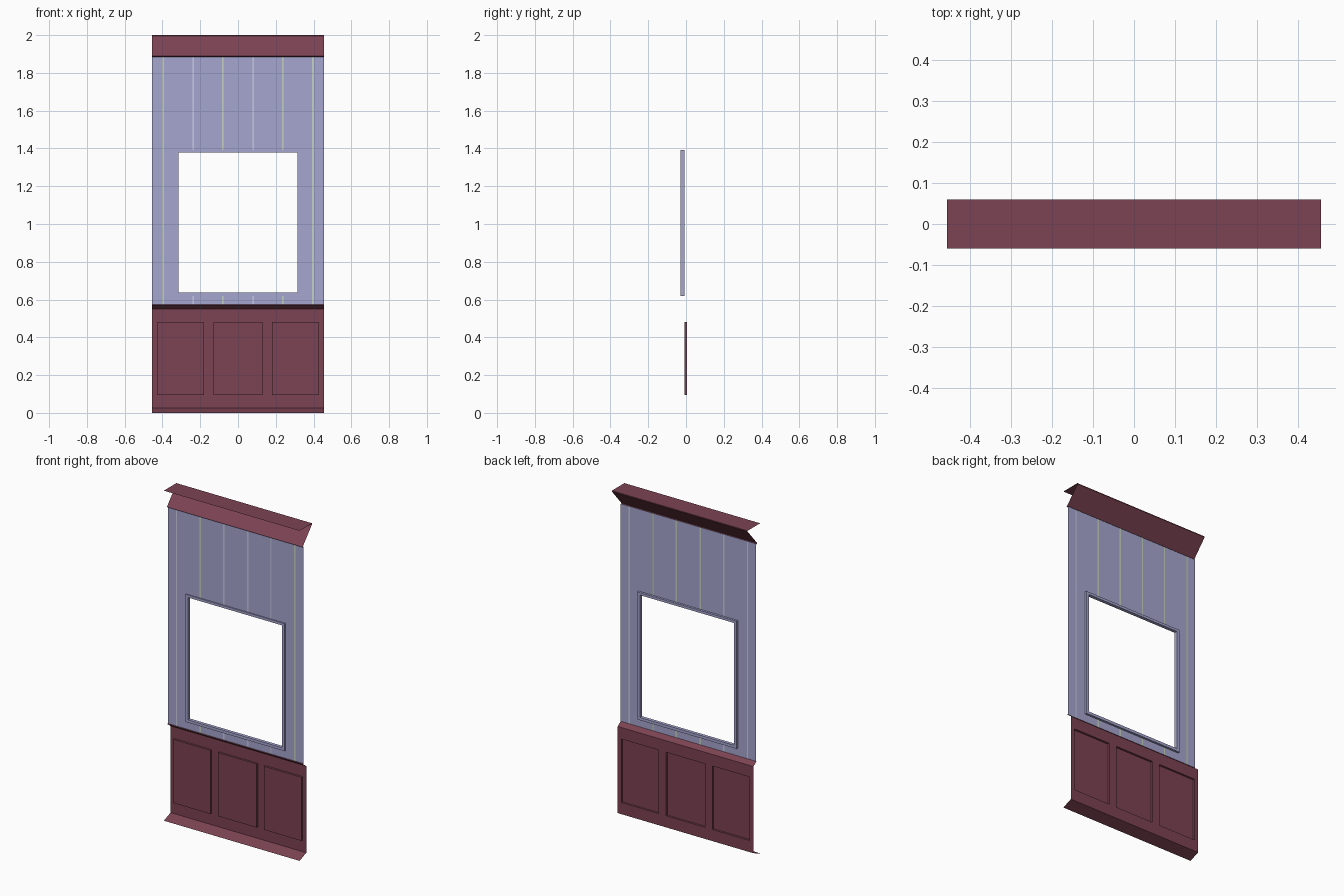
import bpy, bmesh

if "Cube" in bpy.data.objects:
    bpy.data.objects.remove(bpy.data.objects["Cube"])

W = 0.455          # half width of the wall
SHEET_Y = -0.022   # wallpaper plane
PANEL_Y = 0.004    # wainscot plane


def material(name, rgb):
    m = bpy.data.materials.new(name)
    m.diffuse_color = (*rgb, 1)
    m.use_nodes = True
    m.node_tree.nodes["Principled BSDF"].inputs["Base Color"].default_value = m.diffuse_color
    return m


BLUE = material("lavender_blue", (0.38, 0.38, 0.63))
PALE = material("pale_lavender", (0.70, 0.70, 0.88))
GREEN = material("pale_green", (0.50, 0.65, 0.33))
WOOD = material("dark_red_wood", (0.20, 0.055, 0.085))


def finish(bm, name, mats):
    mesh = bpy.data.meshes.new(name)
    bm.to_mesh(mesh)
    bm.free()
    for m in mats:
        mesh.materials.append(m)
    ob = bpy.data.objects.new(name, mesh)
    bpy.context.collection.objects.link(ob)
    return ob


def strip(name, profile, mat):
    """Sweep an open (y, z) profile across the wall width."""
    bm = bmesh.new()
    rows = [[bm.verts.new((x, y, z)) for x in (-W, W)] for y, z in profile]
    for a, b in zip(rows, rows[1:]):
        bm.faces.new((a[0], a[1], b[1], b[0]))
    return finish(bm, name, [mat])


def grid(xs, zs, y, keep=lambda x, z: True):
    """Upright sheet cut at the given lines; cells failing keep stay open."""
    bm = bmesh.new()
    v = [[bm.verts.new((x, y, z)) for x in xs] for z in zs]
    for j in range(len(zs) - 1):
        for i in range(len(xs) - 1):
            if keep((xs[i] + xs[i + 1]) / 2, (zs[j] + zs[j + 1]) / 2):
                bm.faces.new((v[j][i], v[j][i + 1], v[j + 1][i + 1], v[j + 1][i]))
    return bm


# Crown moulding: leans back, then folds forward into a flat top
strip("crown_moulding", [(SHEET_Y, 1.885), (-0.032, 1.89), (0.06, 1.995), (0.06, 2.0), (-0.06, 2.0)], WOOD)

# Wallpaper with thin pinstripes and the window opening
stripes = [s * c for c in (0.08, 0.237, 0.397) for s in (-1, 1)]
HOLE_X, HOLE_Z = 0.325, (0.63, 1.385)
cuts = [c + d for c in stripes for d in (-0.0045, -0.0015, 0.0015, 0.0045)]
xs = sorted(cuts + [-W, -HOLE_X, HOLE_X, W])
paper = grid(xs, [0.572, *HOLE_Z, 1.89], SHEET_Y,
             lambda x, z: not (abs(x) < HOLE_X and HOLE_Z[0] < z < HOLE_Z[1]))
for f in paper.faces:
    d = min(abs(f.calc_center_median().x - c) for c in stripes)
    f.material_index = 2 if d < 0.0014 else 1 if d < 0.0044 else 0
for f in [f for f in paper.faces if not f.is_valid]:
    paper.faces.remove(f)
bmesh.ops.delete(paper, geom=[v for v in paper.verts if not v.link_faces], context='VERTS')
finish(paper, "wallpaper", [BLUE, PALE, GREEN])

# Window frame: rectangular ring standing proud on both sides
bm = grid([-0.333, -0.315, 0.315, 0.333], [0.62, 0.637, 1.378, 1.393], -0.029,
          lambda x, z: abs(x) > 0.315 or not 0.637 < z < 1.378)
ext = bmesh.ops.extrude_face_region(bm, geom=bm.faces[:], use_keep_orig=True)
for e in ext["geom"]:
    if isinstance(e, bmesh.types.BMVert):
        e.co.y = -0.009
bmesh.ops.recalc_face_normals(bm, faces=bm.faces[:])
finish(bm, "window_frame", [BLUE])

# Wainscot sheet with three raised panels
bm = grid([-W, -0.43, -0.18, -0.13, 0.13, 0.18, 0.43, W], [0.025, 0.095, 0.48, 0.55], PANEL_Y)
fields = [f for f in bm.faces
          if 0.1 < f.calc_center_median().z < 0.47 and f.calc_area() > 0.05]
bmesh.ops.inset_individual(bm, faces=fields, thickness=0.006, depth=0)
for f in fields:
    for v in f.verts:
        v.co.y = -0.008
finish(bm, "wainscot_panels", [WOOD])

# Chair rail slope above the panels, and baseboard foot below
strip("chair_rail", [(PANEL_Y, 0.55), (-0.026, 0.572), (SHEET_Y, 0.575)], WOOD)
strip("baseboard", [(-0.06, 0.0), (PANEL_Y, 0.025)], WOOD)
